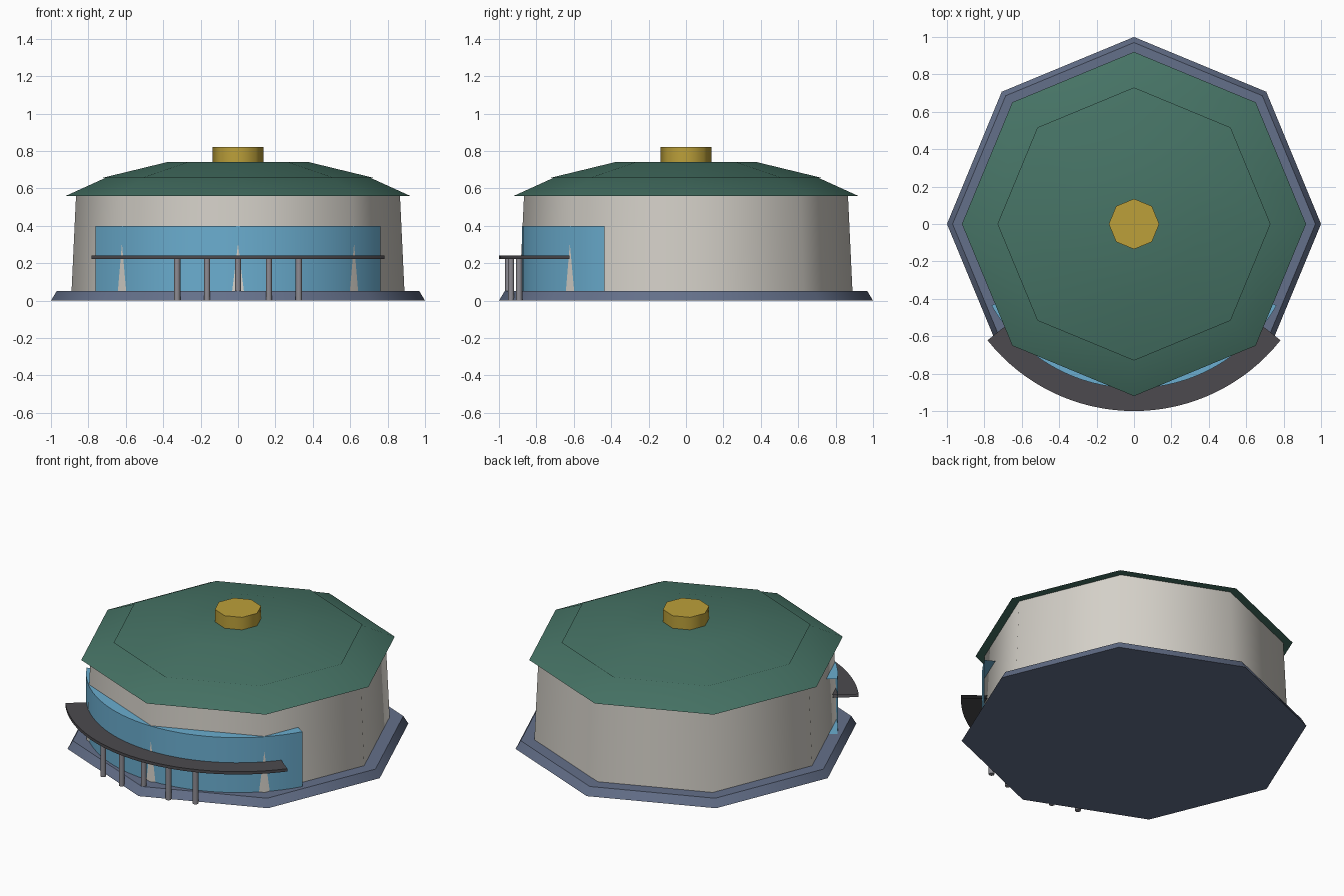
import bpy, bmesh
from math import sin, cos, pi, radians

cube = bpy.data.objects.get("Cube")
if cube:
    bpy.data.objects.remove(cube, do_unlink=True)


def material(name, rgb):
    """Flat colour given as 0-255 sRGB, stored as linear."""
    lin = [((c / 255 + 0.055) / 1.055) ** 2.4 for c in rgb] + [1]
    m = bpy.data.materials.new(name)
    m.use_nodes = True
    m.diffuse_color = lin
    bsdf = m.node_tree.nodes["Principled BSDF"]
    bsdf.inputs["Base Color"].default_value = lin
    bsdf.inputs["Roughness"].default_value = 0.8
    return m


slate = material("slate blue", (100, 112, 138))
stone = material("warm stone", (212, 208, 200))
green = material("roof green", (70, 115, 101))
gold = material("gold", (188, 160, 58))
glass = material("glass blue", (107, 174, 208))
charcoal = material("charcoal", (76, 74, 78))
steel = material("steel grey", (142, 140, 147))


def finish(name, bm, mat, angle=50):
    bmesh.ops.recalc_face_normals(bm, faces=bm.faces)
    mesh = bpy.data.meshes.new(name)
    bm.to_mesh(mesh)
    bm.free()
    mesh.materials.append(mat)
    ob = bpy.data.objects.new(name, mesh)
    bpy.context.collection.objects.link(ob)
    bpy.ops.object.select_all(action='DESELECT')
    ob.select_set(True)
    bpy.context.view_layer.objects.active = ob
    bpy.ops.object.shade_smooth_by_angle(angle=radians(angle))
    return ob


def frustum(name, mat, r0, r1, z0, z1, x=0, y=0, sides=8):
    """Closed tapered prism with a corner on the +x axis."""
    bm = bmesh.new()
    rings = [[bm.verts.new((x + r * cos(2 * pi * i / sides),
                            y + r * sin(2 * pi * i / sides), z))
              for i in range(sides)] for r, z in ((r0, z0), (r1, z1))]
    for i in range(sides):
        j = (i + 1) % sides
        bm.faces.new((rings[0][i], rings[0][j], rings[1][j], rings[1][i]))
    bm.faces.new(rings[0][::-1])
    bm.faces.new(rings[1])
    return finish(name, bm, mat)


def sector(name, mat, r, half_angle, z0, z1, steps=32):
    """Pie slice facing the front: curved side, top and bottom, open ends."""
    bm = bmesh.new()
    arcs, hubs = [], []
    for z in (z0, z1):
        hubs.append(bm.verts.new((0, 0, z)))
        angles = [half_angle * (2 * i / steps - 1) for i in range(steps + 1)]
        arcs.append([bm.verts.new((r * sin(a), -r * cos(a), z)) for a in angles])
    low, high = arcs
    for i in range(steps):
        bm.faces.new((low[i], low[i + 1], high[i + 1], high[i]))
        bm.faces.new((hubs[1], high[i], high[i + 1]))
        bm.faces.new((hubs[0], low[i + 1], low[i]))
    return finish(name, bm, mat)


# Main octagonal body, stacked from the ground up
frustum("base_plate", slate, 1.0, 0.97, 0, 0.05)
frustum("wall", stone, 0.89, 0.866, 0.05, 0.562)
frustum("lower_roof", green, 0.92, 0.70, 0.56, 0.66)
frustum("upper_roof", green, 0.73, 0.38, 0.655, 0.74)
frustum("roof_cap", gold, 0.135, 0.135, 0.74, 0.82)

# Curved glass front and entrance canopy
sector("glass_front", glass, 0.878, 1.05, 0.05, 0.4)
sector("canopy", charcoal, 1.0, 0.9, 0.222, 0.24)

# Canopy columns along an arc
for i in range(-2, 3):
    a = i * 0.175
    frustum(f"column_{i + 3}", steel, 0.017, 0.017, 0, 0.225,
            0.95 * sin(a), -0.95 * cos(a))
